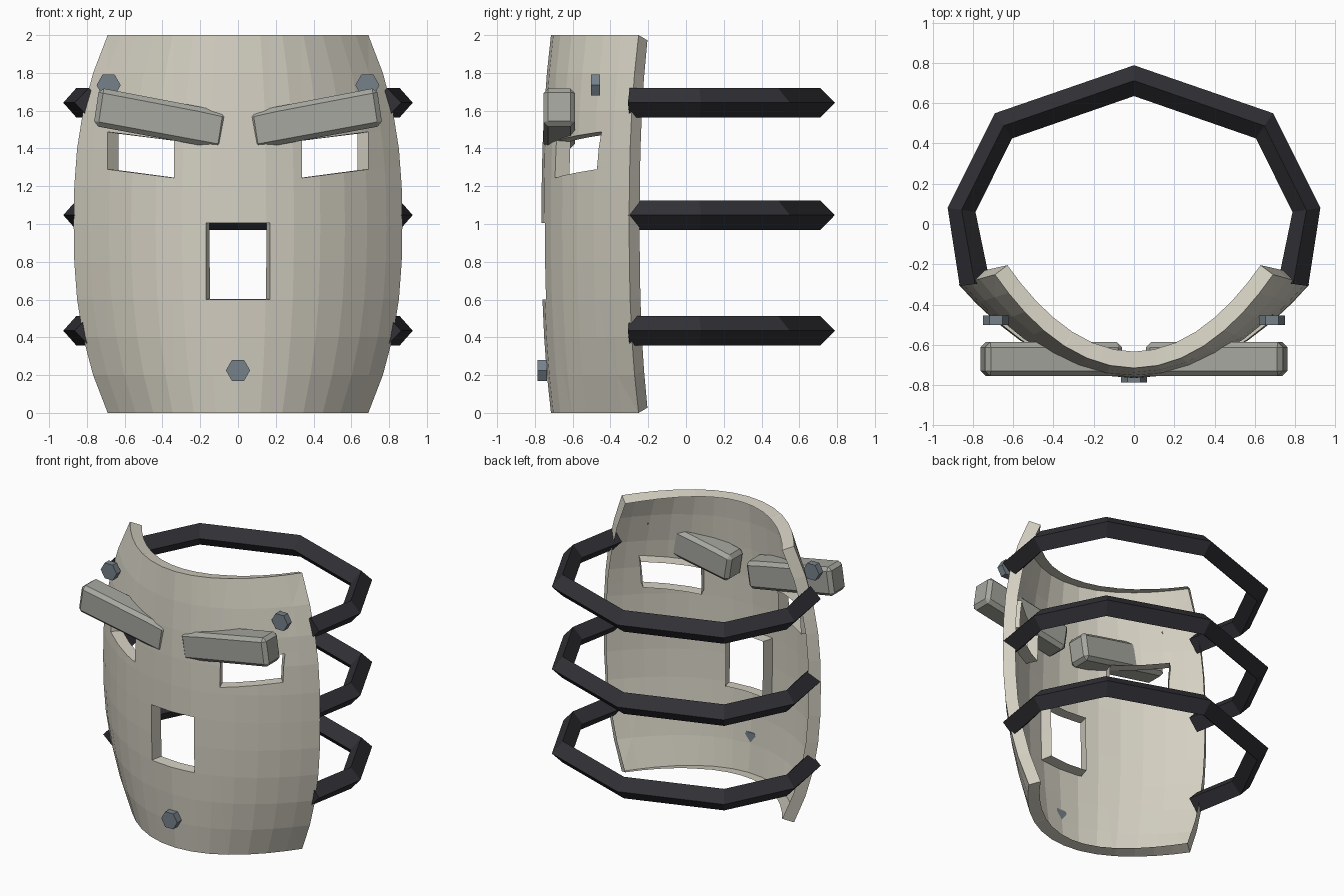
import bpy, bmesh, math
from mathutils import Vector

cube = bpy.data.objects.get("Cube")
if cube:
    bpy.data.objects.remove(cube)


def material(name, rgb):
    m = bpy.data.materials.new(name)
    m.use_nodes = True
    m.diffuse_color = (*rgb, 1)
    m.node_tree.nodes["Principled BSDF"].inputs["Base Color"].default_value = (*rgb, 1)
    return m


bone = material("bone", (0.66, 0.63, 0.54))
grey = material("stone grey", (0.38, 0.385, 0.345))
steel = material("blue steel", (0.18, 0.22, 0.255))
leather = material("dark leather", (0.03, 0.03, 0.037))


def finish(bm, name, mat, fix_normals=True):
    if fix_normals:
        bmesh.ops.recalc_face_normals(bm, faces=bm.faces)
    mesh = bpy.data.meshes.new(name)
    bm.to_mesh(mesh)
    bm.free()
    mesh.materials.append(mat)
    ob = bpy.data.objects.new(name, mesh)
    bpy.context.scene.collection.objects.link(ob)
    return ob


# Mask plate: a bowed sheet, wider and further forward at mid height
COLS, ROWS, SWEEP = 14, 10, math.radians(60)


def plate_point(i, j):
    z = 2 * j / ROWS
    bulge = 1 - abs(z - 1) ** 2.5
    u = math.sin(SWEEP * (2 * i / COLS - 1)) / math.sin(SWEEP)
    y = -0.715 - 0.05 * bulge + 0.464 * (0.92 * u ** 2 + 0.08 * u ** 4)
    return (u * (0.69 + 0.18 * bulge), y, z)


bm = bmesh.new()
grid = [[bm.verts.new(plate_point(i, j)) for i in range(COLS + 1)] for j in range(ROWS + 1)]
for j in range(ROWS):
    for i in range(COLS):
        bm.faces.new((grid[j][i], grid[j][i + 1], grid[j + 1][i + 1], grid[j + 1][i]))


# Openings: cut the sheet along slanted rectangles and drop the faces inside
def cut_opening(x0, x1, z0, z1, slope):
    def cut(co, no):
        geom = bm.verts[:] + bm.edges[:] + bm.faces[:]
        bmesh.ops.bisect_plane(bm, geom=geom, dist=0.0005, plane_co=co, plane_no=no)
    for x in (x0, x1):
        cut((x, 0, 0), (1, 0, 0))
    for z in (z0, z1):
        cut((0, 0, z), Vector((-slope, 0, 1)).normalized())
    inside = []
    for f in bm.faces:
        c = f.calc_center_median()
        if x0 < c.x < x1 and z0 < c.z - slope * c.x < z1:
            inside.append(f)
    bmesh.ops.delete(bm, geom=inside, context='FACES')


cut_opening(-0.17, 0.17, 0.6, 1.005, 0)
cut_opening(0.34, 0.69, 1.2, 1.398, 0.13)
cut_opening(-0.69, -0.34, 1.2, 1.398, -0.13)
plate = finish(bm, "mask_plate", bone, fix_normals=False)
# The sheet is a single skin; only its borders turn inward as flanges
flange = plate.modifiers.new("flange", 'SOLIDIFY')
flange.thickness = 0.082
flange.offset = -1
flange.use_rim_only = True


def extrude_outline(points, y0, y1):
    """Prism from an outline in x and z, running from y0 to y1."""
    bm = bmesh.new()
    f = bm.faces.new([bm.verts.new((x, y0, z)) for x, z in points])
    ext = bmesh.ops.extrude_face_region(bm, geom=[f])
    moved = [g for g in ext["geom"] if isinstance(g, bmesh.types.BMVert)]
    bmesh.ops.translate(bm, verts=moved, vec=(0, y1 - y0, 0))
    return bm


# Brows: tapered, chamfered bars
BROW = [(0.055, 1.588), (0.085, 1.395), (0.765, 1.52), (0.735, 1.722), (0.2, 1.62)]
for side, label in ((1, "left"), (-1, "right")):
    bm = extrude_outline([(side * x, z) for x, z in BROW], -0.755, -0.587)
    brow = finish(bm, label + "_brow", grey)
    bevel = brow.modifiers.new("chamfer", 'BEVEL')
    bevel.width = 0.025
    bevel.segments = 1
    bevel.limit_method = 'ANGLE'


# Bolts: hexagonal heads facing forward
def bolt(name, x, z, y0, y1):
    ring = []
    for k in range(6):
        a = math.tau * k / 6
        ring.append((x + 0.064 * math.cos(a), z + 0.064 * math.sin(a)))
    finish(extrude_outline(ring, y0, y1), name, steel)


bolt("left_temple_bolt", 0.685, 1.735, -0.502, -0.454)
bolt("right_temple_bolt", -0.685, 1.735, -0.502, -0.454)
bolt("chin_bolt", 0, 0.225, -0.787, -0.737)

# Straps: diamond section swept around the back of the head
OUTER = [(0.865, -0.308), (0.925, 0.08), (0.69, 0.55), (0, 0.788)]
INNER = [(0.715, -0.288), (0.787, 0.06), (0.605, 0.425), (0, 0.635)]


def full(path):
    return path + [(-x, y) for x, y in reversed(path[:-1])]


def strap(name, z):
    bm = bmesh.new()
    rings = []
    for (ox, oy), (ix, iy) in zip(full(OUTER), full(INNER)):
        mx, my = (ox + ix) / 2, (oy + iy) / 2
        section = [(ox, oy, z), (mx, my, z + 0.078), (ix, iy, z), (mx, my, z - 0.078)]
        rings.append([bm.verts.new(p) for p in section])
    for a, b in zip(rings, rings[1:]):
        for k in range(4):
            n = (k + 1) % 4
            bm.faces.new((a[k], a[n], b[n], b[k]))
    bm.faces.new(rings[0])
    bm.faces.new(rings[-1])
    finish(bm, name, leather)


for name, z in (("upper_strap", 1.642), ("middle_strap", 1.047), ("lower_strap", 0.435)):
    strap(name, z)
